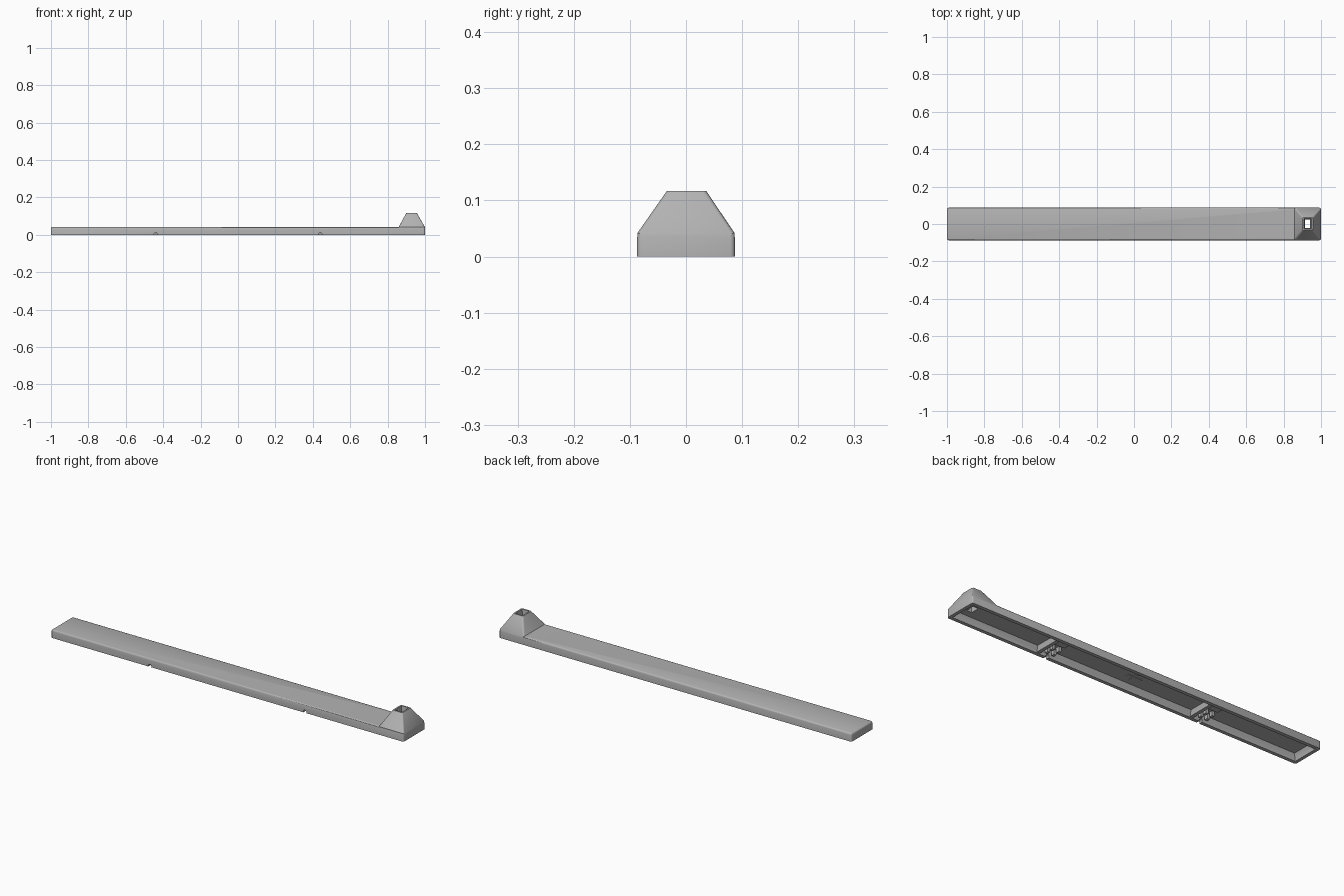
import bpy
import bmesh
import math

cube = bpy.data.objects.get("Cube")
if cube:
    bpy.data.objects.remove(cube, do_unlink=True)

grey = bpy.data.materials.new("light grey plastic")
grey.use_nodes = True
colour = (0.45, 0.45, 0.45, 1)
grey.diffuse_color = colour
grey.node_tree.nodes["Principled BSDF"].inputs["Base Color"].default_value = colour


def loft(name, sections, bevel=0, pick=None):
    """Solid through stacked rectangles given as (x0, x1, y0, y1, z)."""
    bm = bmesh.new()
    rings = []
    for x0, x1, y0, y1, z in sections:
        corners = ((x0, y0), (x1, y0), (x1, y1), (x0, y1))
        rings.append([bm.verts.new((x, y, z)) for x, y in corners])
    bm.faces.new(rings[0][::-1])
    bm.faces.new(rings[-1])
    for low, high in zip(rings, rings[1:]):
        for i in range(4):
            j = (i + 1) % 4
            bm.faces.new((low[i], low[j], high[j], high[i]))
    if bevel:
        edges = [e for e in bm.edges if pick(e)]
        bmesh.ops.bevel(bm, geom=edges, offset=bevel, segments=3,
                        profile=0.5, affect='EDGES')
    bmesh.ops.recalc_face_normals(bm, faces=bm.faces)
    mesh = bpy.data.meshes.new(name)
    bm.to_mesh(mesh)
    bm.free()
    mesh.materials.append(grey)
    obj = bpy.data.objects.new(name, mesh)
    bpy.context.collection.objects.link(obj)
    return obj


def box(name, x0, x1, y0, y1, z0, z1):
    return loft(name, [(x0, x1, y0, y1, z0), (x0, x1, y0, y1, z1)])


def combine(target, tool, operation):
    bpy.context.view_layer.objects.active = target
    mod = target.modifiers.new(operation.lower(), 'BOOLEAN')
    mod.operation = operation
    mod.solver = 'EXACT'
    mod.object = tool
    bpy.ops.object.modifier_apply(modifier=mod.name)
    bpy.data.objects.remove(tool, do_unlink=True)


def rises(edge):
    return abs(edge.verts[0].co.z - edge.verts[1].co.z) > 0.001


# Long bar with softened top and corners
W = 0.087
bar = box_body = loft("bar", [(-1, 1, -W, W, 0), (-1, 1, -W, W, 0.042)],
                      0.008, lambda e: max(v.co.z for v in e.verts) > 0.01)

# Tapered socket tower at the left end
tower = loft("tower", [(0.859, 0.9995, -0.0865, 0.0865, 0.02),
                       (0.859, 0.9995, -0.0865, 0.0865, 0.042),
                       (0.9, 0.956, -0.034, 0.036, 0.117)], 0.007, rises)
combine(bar, tower, 'UNION')

# Hollow underside with sloping walls
cavity = loft("cavity", [(-0.983, 0.983, -0.069, 0.069, -0.01),
                         (-0.983, 0.983, -0.069, 0.069, 0.004),
                         (-0.968, 0.968, -0.056, 0.056, 0.03)])
combine(bar, cavity, 'DIFFERENCE')

# Square socket through the tower
socket = loft("socket", [(0.914, 0.942, -0.021, 0.023, 0.02),
                         (0.914, 0.942, -0.021, 0.023, 0.07),
                         (0.906, 0.95, -0.028, 0.03, 0.13)])
combine(bar, socket, 'DIFFERENCE')

CENTRES = (-0.44, 0.44)

# Small arched cable notches in the front wall
for c in CENTRES:
    bpy.ops.mesh.primitive_cylinder_add(vertices=16, radius=0.009, depth=0.05,
                                        location=(c, -0.08, 0.004),
                                        rotation=(math.pi / 2, 0, 0))
    combine(bar, bpy.context.object, 'DIFFERENCE')

parts = [bar]

# Cross ribs and cable clamps inside the underside
for side, c in zip(("right", "left"), CENTRES):
    parts.append(loft(side + "_rib", [
        (c + 0.042, c + 0.06, -0.07, 0.07, 0.004),
        (c + 0.036, c + 0.066, -0.058, 0.058, 0.032)]))
    parts.append(box(side + "_clamp_pad", c - 0.03, c + 0.03,
                     0.012, 0.05, 0.02, 0.032))
    for k, x in (("a", c - 0.018), ("b", c + 0.018)):
        for n, y in enumerate((-0.045, -0.012)):
            parts.append(box(f"{side}_clamp_post_{k}{n}", x - 0.007, x + 0.007,
                             y - 0.009, y + 0.009, 0.006, 0.032))

# Shallow cross mark in the middle of the underside
parts.append(box("cross_long", -0.04, 0.04, -0.007, 0.007, 0.027, 0.032))
parts.append(box("cross_short", -0.007, 0.007, -0.03, 0.03, 0.0275, 0.032))

bpy.ops.object.select_all(action='DESELECT')
for p in parts:
    p.select_set(True)
bpy.context.view_layer.objects.active = bar
bpy.ops.object.shade_smooth_by_angle(angle=math.radians(35))
